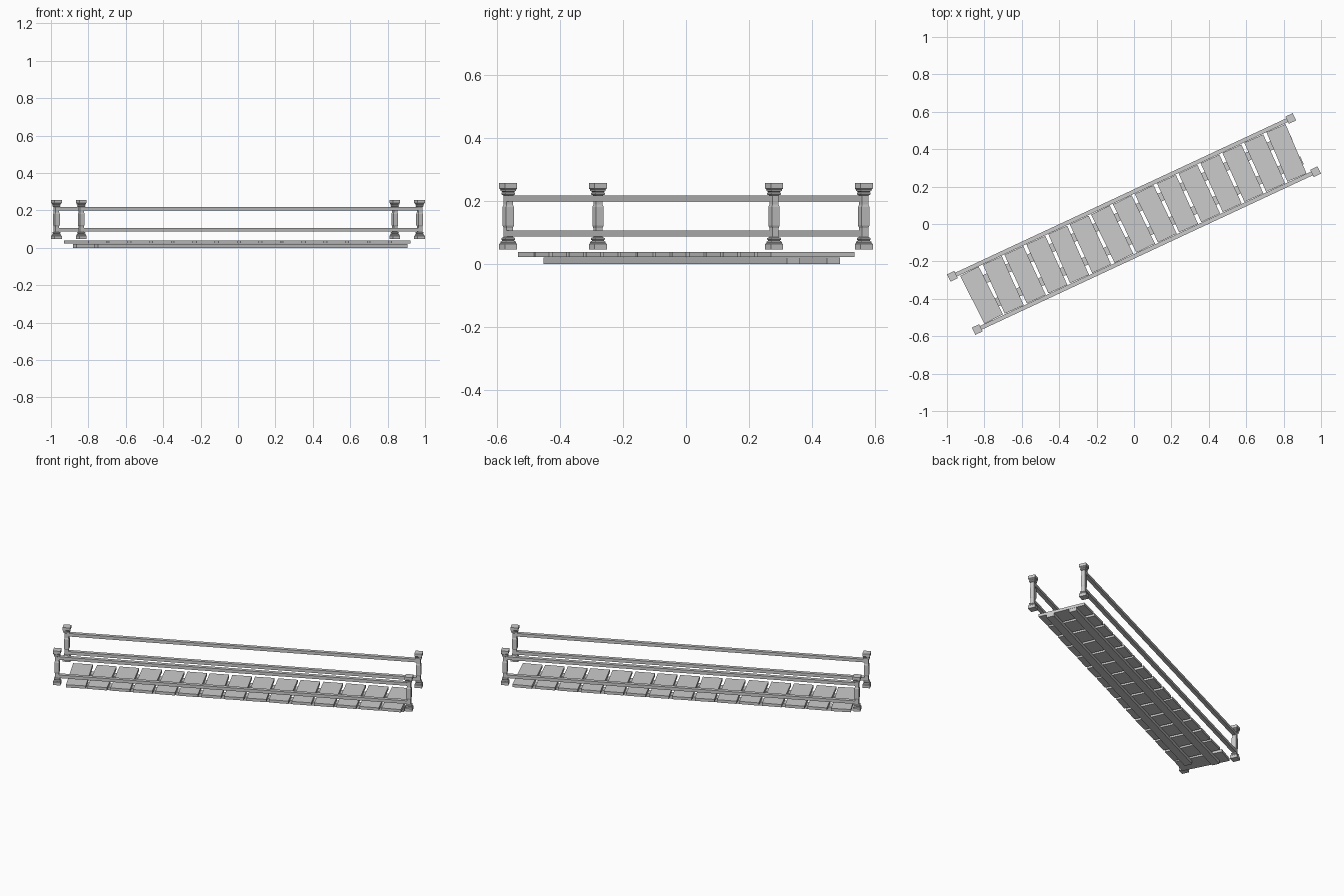
import bpy, bmesh, math, random
from mathutils import Matrix

if "Cube" in bpy.data.objects:
    bpy.data.objects.remove(bpy.data.objects["Cube"])

random.seed(4)
ROT = Matrix.Rotation(math.radians(25), 4, 'Z')   # the whole bridge runs diagonally


def finish(name, bm, local):
    me = bpy.data.meshes.new(name)
    bmesh.ops.recalc_face_normals(bm, faces=bm.faces)
    bm.to_mesh(me)
    bm.free()
    ob = bpy.data.objects.new(name, me)
    bpy.context.collection.objects.link(ob)
    ob.matrix_world = ROT @ local
    return ob


def box(name, size, loc, yaw=0.0):
    bm = bmesh.new()
    bmesh.ops.create_cube(bm, size=1)
    bmesh.ops.scale(bm, vec=size, verts=bm.verts)
    return finish(name, bm, Matrix.Translation(loc) @ Matrix.Rotation(yaw, 4, 'Z'))


def square_turned(name, profile, loc):
    """Stack square rings (half width, z) into a closed post."""
    bm = bmesh.new()
    rings = [[bm.verts.new((sx * h, sy * h, z))
              for sx, sy in ((-1, -1), (1, -1), (1, 1), (-1, 1))] for h, z in profile]
    for a, b in zip(rings, rings[1:]):
        for i in range(4):
            j = (i + 1) % 4
            bm.faces.new((a[i], a[j], b[j], b[i]))
    bm.faces.new(rings[0][::-1])
    bm.faces.new(rings[-1])
    return finish(name, bm, Matrix.Translation(loc))


# Upper half of the post outline, mirrored for the lower half
MID = 0.152
upper = [(0.0115, 0.024), (0.0135, 0.029), (0.0135, 0.034), (0.0110, 0.038),
         (0.0110, 0.066), (0.0165, 0.069), (0.0165, 0.074), (0.0135, 0.077),
         (0.0185, 0.081), (0.0185, 0.085), (0.0215, 0.088), (0.0215, 0.105)]
upper[:5] = [(0.0135, 0.030), (0.0110, 0.037), (0.0110, 0.066)]
profile = [(h, MID - z) for h, z in reversed(upper)] + [(h, MID + z) for h, z in upper]

# Corner posts and the two rails on each side
for side, v in (("left", 0.157), ("right", -0.157)):
    for end, u in (("near", -0.998), ("far", 0.998)):
        square_turned(f"{side}_{end}_post", profile, (u, v, 0))
    for level, z in (("lower", 0.097), ("upper", 0.209)):
        box(f"{side}_{level}_rail", (1.98, 0.022, 0.019), (0, v, z))

# Two bearers beneath the deck
for name, v, start in (("left_bearer", 0.07, -0.93), ("right_bearer", -0.07, -0.87)):
    end = 0.958
    box(name, (end - start, 0.046, 0.021), ((start + end) / 2, v, 0.0105))

# Deck planks, laid slightly unevenly
for i in range(15):
    yaw = math.radians(random.uniform(-1.2, 1.2))
    if i in (0, 14):
        yaw = math.radians(2.0 if i == 0 else -2.0)
    box(f"plank_{i + 1}", (0.111, 0.287, 0.017), ((i - 7) * 0.1285, 0, 0.0305), yaw)
